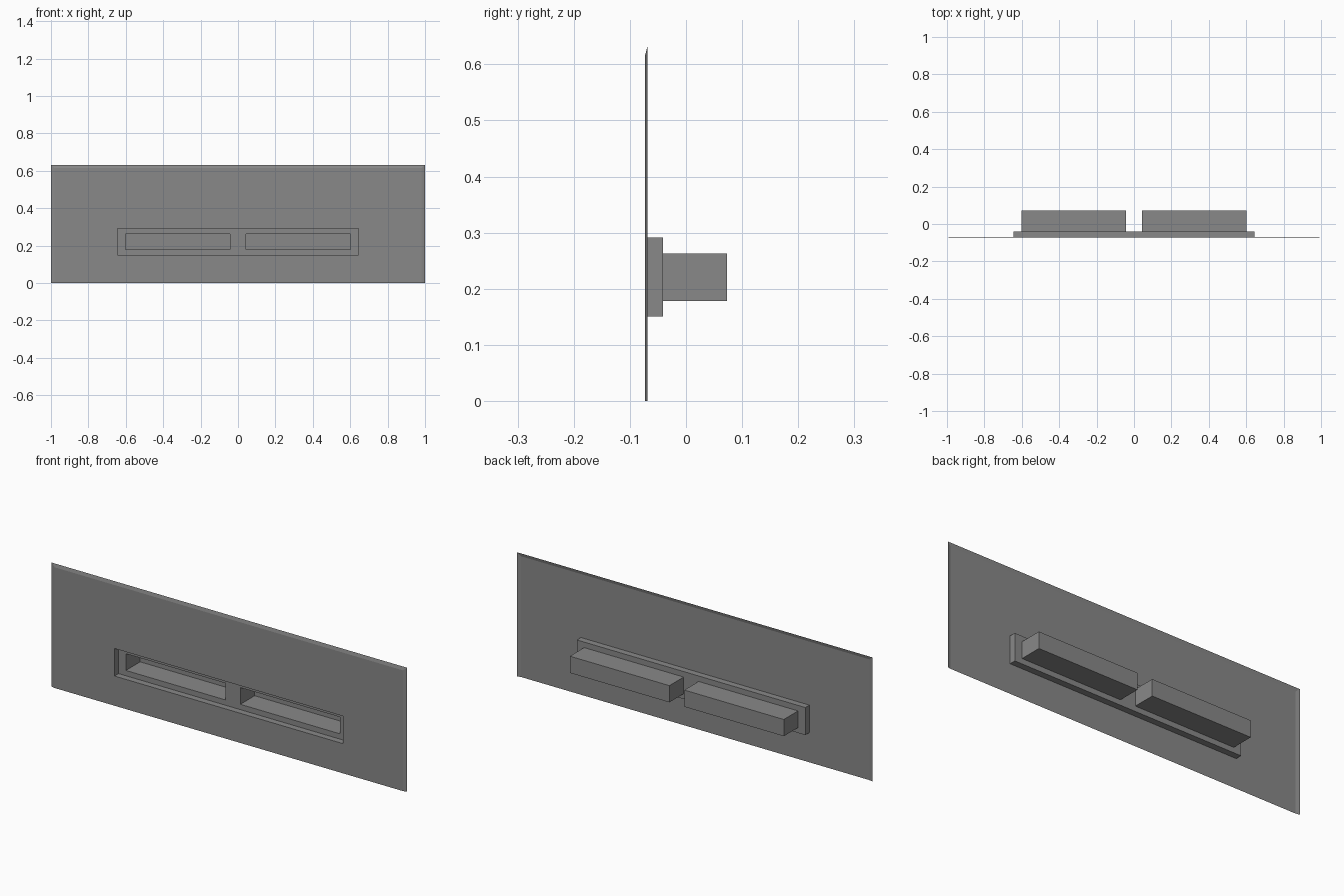
import bpy
import bmesh

cube = bpy.data.objects.get("Cube")
if cube:
    bpy.data.objects.remove(cube, do_unlink=True)

# Single grey finish
grey = bpy.data.materials.new("mid_grey")
grey.use_nodes = True
colour = (0.25, 0.25, 0.25, 1)
grey.diffuse_color = colour
grey.node_tree.nodes["Principled BSDF"].inputs["Base Color"].default_value = colour

# Depths from front to back
FACE, RIM, TRAY, BACK = -0.0735, -0.069, -0.041, 0.0735


def loop(bm, x0, x1, z0, z1, y):
    """Rectangle of vertices, counter-clockwise as seen from the front."""
    return [bm.verts.new((x, y, z)) for x, z in ((x0, z0), (x1, z0), (x1, z1), (x0, z1))]


def ring(bm, outer, inner, sides=range(4)):
    """Join two rectangles with one quad per side."""
    for i in sides:
        j = (i + 1) % 4
        bm.faces.new((outer[i], outer[j], inner[j], inner[i]))


def finish(bm, name):
    bmesh.ops.remove_doubles(bm, verts=bm.verts[:], dist=0.0001)
    mesh = bpy.data.meshes.new(name)
    bm.to_mesh(mesh)
    bm.free()
    mesh.materials.append(grey)
    obj = bpy.data.objects.new(name, mesh)
    bpy.context.collection.objects.link(obj)


tray = (-0.643, 0.643, 0.151, 0.291)

# Thin front sheet with edges folded back on the sides and top
bm = bmesh.new()
edge = loop(bm, -1, 1, 0, 0.631, RIM)
fold = loop(bm, -0.98, 0.98, 0, 0.614, FACE)
opening = loop(bm, *tray, FACE)
ring(bm, edge, fold, sides=(1, 2, 3))
ring(bm, fold, opening)
finish(bm, "front_panel")

# Shallow tray: walls, then a floor with two openings
pockets = {"right_pocket": (-0.602, -0.042), "left_pocket": (0.042, 0.602)}
bm = bmesh.new()
ring(bm, loop(bm, *tray, FACE), loop(bm, *tray, TRAY))
for x0, x1 in pockets.values():
    left, right = (tray[0], 0) if x0 < 0 else (0, tray[1])
    ring(bm, loop(bm, left, right, *tray[2:], TRAY),
         loop(bm, x0, x1, 0.178, 0.263, TRAY))
finish(bm, "recess_tray")

# Deep pockets, open to the front
for name, (x0, x1) in pockets.items():
    bm = bmesh.new()
    mouth = loop(bm, x0, x1, 0.178, 0.263, TRAY)
    floor = loop(bm, x0, x1, 0.178, 0.263, BACK)
    ring(bm, mouth, floor)
    bm.faces.new(floor)
    finish(bm, name)
